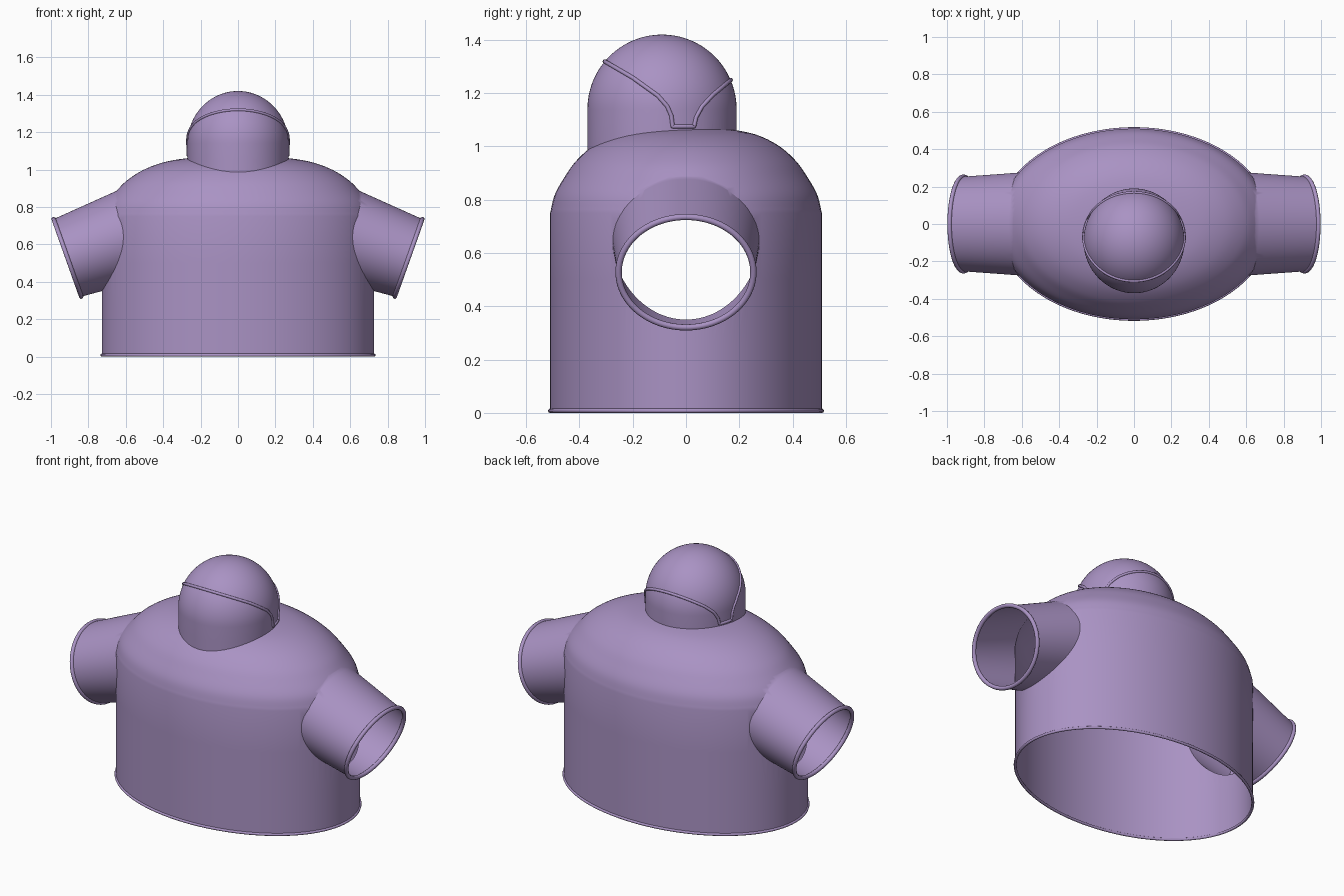
import bpy, bmesh
from math import sin, cos, pi, sqrt
from mathutils import Vector

if "Cube" in bpy.data.objects:
    bpy.data.objects.remove(bpy.data.objects["Cube"])

N = 96
mat = bpy.data.materials.new("purple")
mat.diffuse_color = (0.40, 0.29, 0.55, 1)
mat.use_nodes = True
mat.node_tree.nodes["Principled BSDF"].inputs["Base Color"].default_value = mat.diffuse_color


def ellipse(c, u, v, n=N):
    c, u, v = Vector(c), Vector(u), Vector(v)
    return [c + u * cos(2 * pi * i / n) + v * sin(2 * pi * i / n) for i in range(n)]


def loft(name, rings):
    """Closed solid through a stack of rings."""
    bm = bmesh.new()
    rs = [[bm.verts.new(p) for p in r] for r in rings]
    for a, b in zip(rs, rs[1:]):
        for i in range(len(a)):
            j = (i + 1) % len(a)
            bm.faces.new((a[i], a[j], b[j], b[i]))
    bm.faces.new(rs[0][::-1])
    bm.faces.new(rs[-1])
    bmesh.ops.recalc_face_normals(bm, faces=bm.faces)
    me = bpy.data.meshes.new(name)
    bm.to_mesh(me)
    bm.free()
    ob = bpy.data.objects.new(name, me)
    bpy.context.collection.objects.link(ob)
    me.materials.append(mat)
    return ob


def bead(name, pts, r):
    """Thin round piping along a closed path."""
    cu = bpy.data.curves.new(name, 'CURVE')
    cu.dimensions = '3D'
    cu.bevel_depth = r
    cu.bevel_resolution = 3
    sp = cu.splines.new('POLY')
    sp.points.add(len(pts) - 1)
    for p, q in zip(sp.points, pts):
        p.co = (*q, 1)
    sp.use_cyclic_u = True
    cu.materials.append(mat)
    ob = bpy.data.objects.new(name, cu)
    bpy.context.collection.objects.link(ob)
    return ob


def smooth(pts, k=5):
    """Catmull-Rom resampling."""
    P = [Vector(p) for p in pts]
    P = [2 * P[0] - P[1]] + P + [2 * P[-1] - P[-2]]
    out = []
    for a, b, c, d in zip(P, P[1:], P[2:], P[3:]):
        for i in range(k):
            t = i / k
            out.append(0.5 * (2 * b + (c - a) * t + (2 * a - 5 * b + 4 * c - d) * t * t
                              + (3 * b - a - 3 * c + d) * t ** 3))
    return out + [P[-2]]


# body: oval wall and rounded shoulders
prof = [(1, 0), (1, 0.25), (1, 0.5)] + [tuple(p) for p in smooth(
    [(1, 0.75), (0.965, 0.82), (0.89, 0.888), (0.81, 0.945), (0.69, 1.0),
     (0.54, 1.04), (0.38, 1.06), (0.2, 1.069), (0.02, 1.071)])]
body = loft("body", [ellipse((0, 0, z), (0.728 * s, 0, 0), (0, 0.51 * s, 0)) for s, z in prof])

# head: short oval wall with a dome
HC, HR = Vector((0, -0.09, 1.14)), Vector((0.27, 0.28, 0.28))
hp = [(1, 0.96), (1, 1.05)] + [(cos(a), HC.z + HR.z * sin(a))
                              for a in [0.49 * pi * i / 24 for i in range(25)]]
head = loft("head", [ellipse((0, HC.y, z), (HR.x * s, 0, 0), (0, HR.y * s, 0)) for s, z in hp])

# sleeves: tapered tubes tilted downwards
cutters = [head]
ends = []
for sx, side in ((1, "right"), (-1, "left")):
    up = Vector((0.335 * sx, 0, 0.942))
    axis = Vector((0.942 * sx, 0, -0.335))
    root, end = Vector((0.54 * sx, 0, 0.66)), Vector((0.912 * sx, 0, 0.528))
    rings = []
    for i in range(9):
        t = i / 8
        rings.append(ellipse(root.lerp(end, t), up * (0.252 - 0.032 * t),
                             (0, 0.28 - 0.027 * t, 0)))
    cutters.append(loft("sleeve_" + side, rings))
    bead("cuff_" + side, ellipse(end, up * 0.22, (0, 0.253, 0)), 0.012)
    ends.append((end, axis))

# join everything into one shell
bpy.context.view_layer.objects.active = body
for c in cutters:
    m = body.modifiers.new("join", 'BOOLEAN')
    m.operation, m.solver, m.object = 'UNION', 'EXACT', c
    bpy.ops.object.modifier_apply(modifier=m.name)
    bpy.data.objects.remove(c)

# open the hem and the cuffs
ends.append((Vector((0, 0, 0)), Vector((0, 0, -1))))
bm = bmesh.new()
bm.from_mesh(body.data)
caps = [f for f in bm.faces if any(
    all(abs((v.co - p).dot(n)) < 2e-3 and (v.co - p).length < 0.8 for v in f.verts)
    for p, n in ends)]
bmesh.ops.delete(bm, geom=caps, context='FACES')
bm.to_mesh(body.data)
bm.free()
body.select_set(True)
bpy.ops.object.shade_smooth_by_angle(angle=0.5)

# hem piping
bead("hem", ellipse((0, 0, 0.008), (0.728, 0, 0), (0, 0.51, 0)), 0.008)

# raised seam around the head, drawn in side view and laid on the dome
side = [(-0.305, 1.3193), (-0.2, 1.258), (-0.105, 1.19), (-0.07, 1.15), (-0.055, 1.115),
        (-0.05, 1.075), (0.03, 1.075), (0.038, 1.11), (0.06, 1.15), (0.1, 1.193), (0.168, 1.2496)]
dense = []
last = len(side) - 2
for i, (a, b) in enumerate(zip(side, side[1:])):
    for k in range(12):
        t = k / 12
        t = t * t if i == 0 else 1 - (1 - t) ** 2 if i == last else t
        dense.append(Vector(a).lerp(Vector(b), t))
dense.append(Vector(side[-1]))
half = []
for y, z in dense:
    dy, dz = (y - HC.y) / HR.y, max(0, z - HC.z) / HR.z
    half.append(Vector((HR.x * sqrt(max(0, 1 - dy * dy - dz * dz)), y, z)))
half[0].x = half[-1].x = 0
mirror = [Vector((-p.x, p.y, p.z)) for p in half[-2:0:-1]]
bead("head_seam", half + mirror, 0.008)
